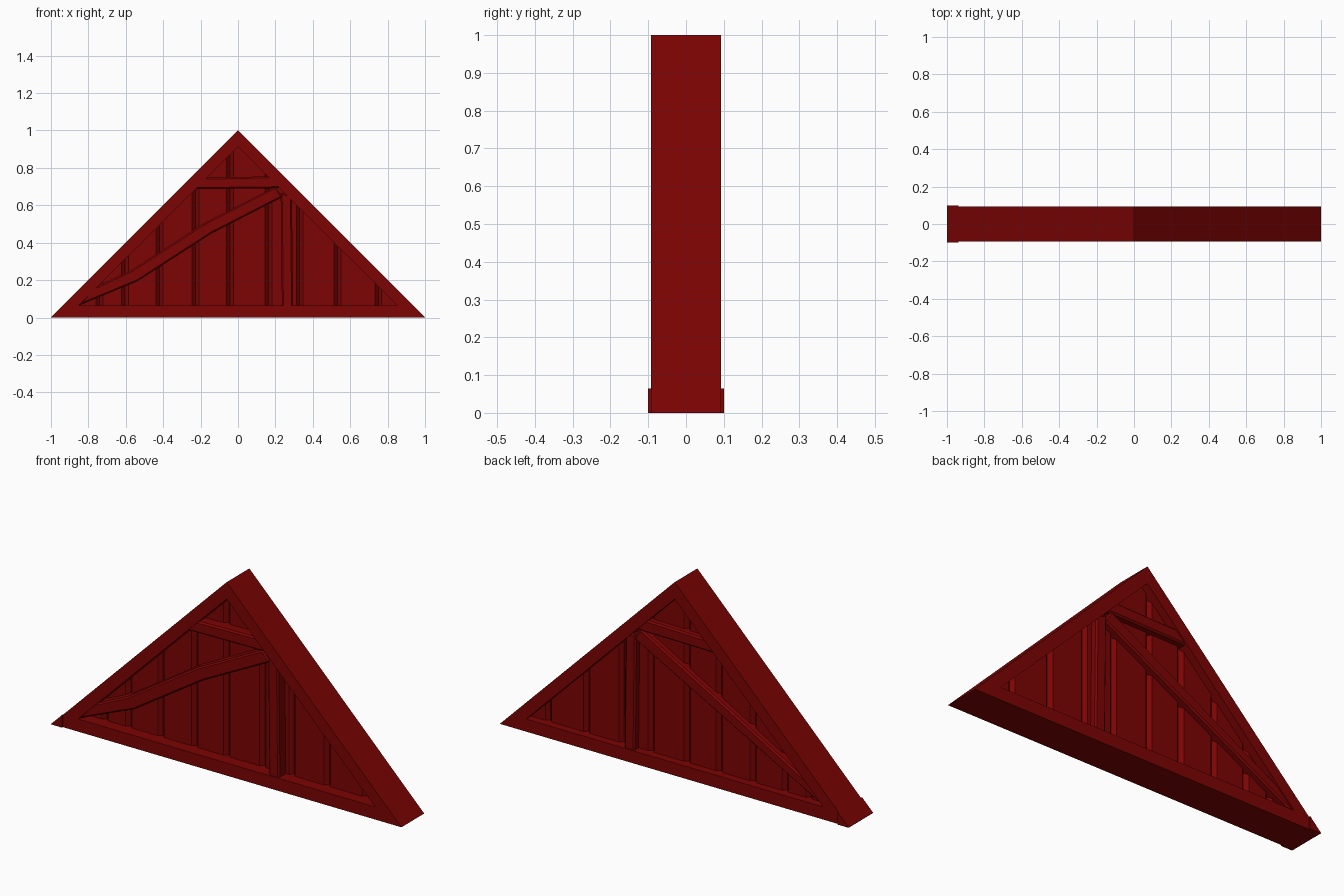
import bpy, bmesh

cube = bpy.data.objects.get("Cube")
if cube:
    bpy.data.objects.remove(cube, do_unlink=True)

RED = (0.205, 0.001, 0.001, 1)
paint = bpy.data.materials.new("barn_red")
paint.use_nodes = True
paint.diffuse_color = RED
paint.node_tree.nodes["Principled BSDF"].inputs["Base Color"].default_value = RED

FRAME_Y = 0.093    # half depth of the frame
BRACE_Y = 0.086    # outer face of the braces
FRONT_Y = -0.03    # front face of the boards
BACK_Y = 0.052     # back face of the boards
GROOVE = 0.018     # depth and half width of the grooves


def finish(name, bm):
    bmesh.ops.recalc_face_normals(bm, faces=bm.faces[:])
    mesh = bpy.data.meshes.new(name)
    bm.to_mesh(mesh)
    bm.free()
    mesh.materials.append(paint)
    obj = bpy.data.objects.new(name, mesh)
    bpy.context.collection.objects.link(obj)
    return obj


def loft(name, lower, upper, y0, y1):
    """Solid between two matching (x, z) edges, extruded from y0 to y1."""
    bm = bmesh.new()
    rows = [[bm.verts.new((x, y, z)) for x, z in edge]
            for edge, y in ((lower, y0), (upper, y0), (upper, y1), (lower, y1))]
    for a, b in zip(rows, rows[1:] + rows[:1]):
        for i in range(len(lower) - 1):
            bm.faces.new((a[i], a[i + 1], b[i + 1], b[i]))
    for end in (0, -1):
        bm.faces.new([row[end] for row in rows])
    return finish(name, bm)


def timber(name, lower, upper, side):
    """Chamfered timber standing on the boards, on the side -1 or 1."""
    obj = loft(name, lower, upper, 0.01, side * BRACE_Y)
    bevel = obj.modifiers.new("chamfer", 'BEVEL')
    bevel.width = 0.008
    bevel.segments = 1


# Triangular frame: outer and inner outline joined into a ring
def triangle_frame():
    bm = bmesh.new()
    outer = [(-1, 0), (1, 0), (0, 1)]
    inner = [(-0.85, 0.065), (0.85, 0.065), (0, 0.913)]
    rows = [[bm.verts.new((x, y, z)) for x, z in ring]
            for ring, y in ((outer, -FRAME_Y), (inner, -FRAME_Y),
                            (inner, FRAME_Y), (outer, FRAME_Y))]
    for a, b in zip(rows, rows[1:] + rows[:1]):
        for i in range(3):
            j = (i + 1) % 3
            bm.faces.new((a[i], a[j], b[j], b[i]))
    finish("gable_frame", bm)


# Vertical boards with a V groove at every joint, on both sides
def board_panel():
    profile = [(-0.9, 0), (0, 0), (0.9, 0)]
    for x in (-0.74, -0.604, -0.42, -0.227, -0.043, 0.163, 0.33, 0.532, 0.75):
        profile += [(x - GROOVE, 0), (x, GROOVE), (x + GROOVE, 0)]
    profile.sort()
    bm = bmesh.new()

    def row(y, inward, top):
        return [bm.verts.new((x, y + inward * depth, 0.96 - abs(x) if top else 0.04))
                for x, depth in profile]

    rows = [row(FRONT_Y, 1, False), row(FRONT_Y, 1, True),
            row(BACK_Y, -1, True), row(BACK_Y, -1, False)]
    for a, b in zip(rows, rows[1:] + rows[:1]):
        for i in range(len(profile) - 1):
            bm.faces.new((a[i], a[i + 1], b[i + 1], b[i]))
    for end in (0, -1):
        bm.faces.new([r[end] for r in rows])
    finish("board_panel", bm)


triangle_frame()
board_panel()

# Collar beam and post on both faces
for side, label in ((-1, "front"), (1, "back")):
    timber(label + "_collar_beam", [(-0.26, 0.686), (0.25, 0.692)],
           [(-0.2, 0.747), (0.19, 0.755)], side)
    timber(label + "_post", [(0.235, 0.05), (0.295, 0.05)],
           [(0.228, 0.67), (0.288, 0.65)], side)

# Bent brace on the front, straight brace on the back
timber("front_brace",
       [(-0.86, 0.06), (-0.535, 0.195), (-0.14, 0.45), (0.24, 0.645)],
       [(-0.77, 0.16), (-0.575, 0.25), (-0.18, 0.505), (0.2, 0.7)], -1)
timber("back_brace", [(-0.85, 0.06), (0.24, 0.64)], [(-0.84, 0.12), (0.2, 0.7)], 1)

# Slightly proud end cap at one eave
loft("eave_end_cap", [(-1, 0), (-0.937, 0)], [(-1, 0.002), (-0.937, 0.065)],
     -0.1, 0.1)
